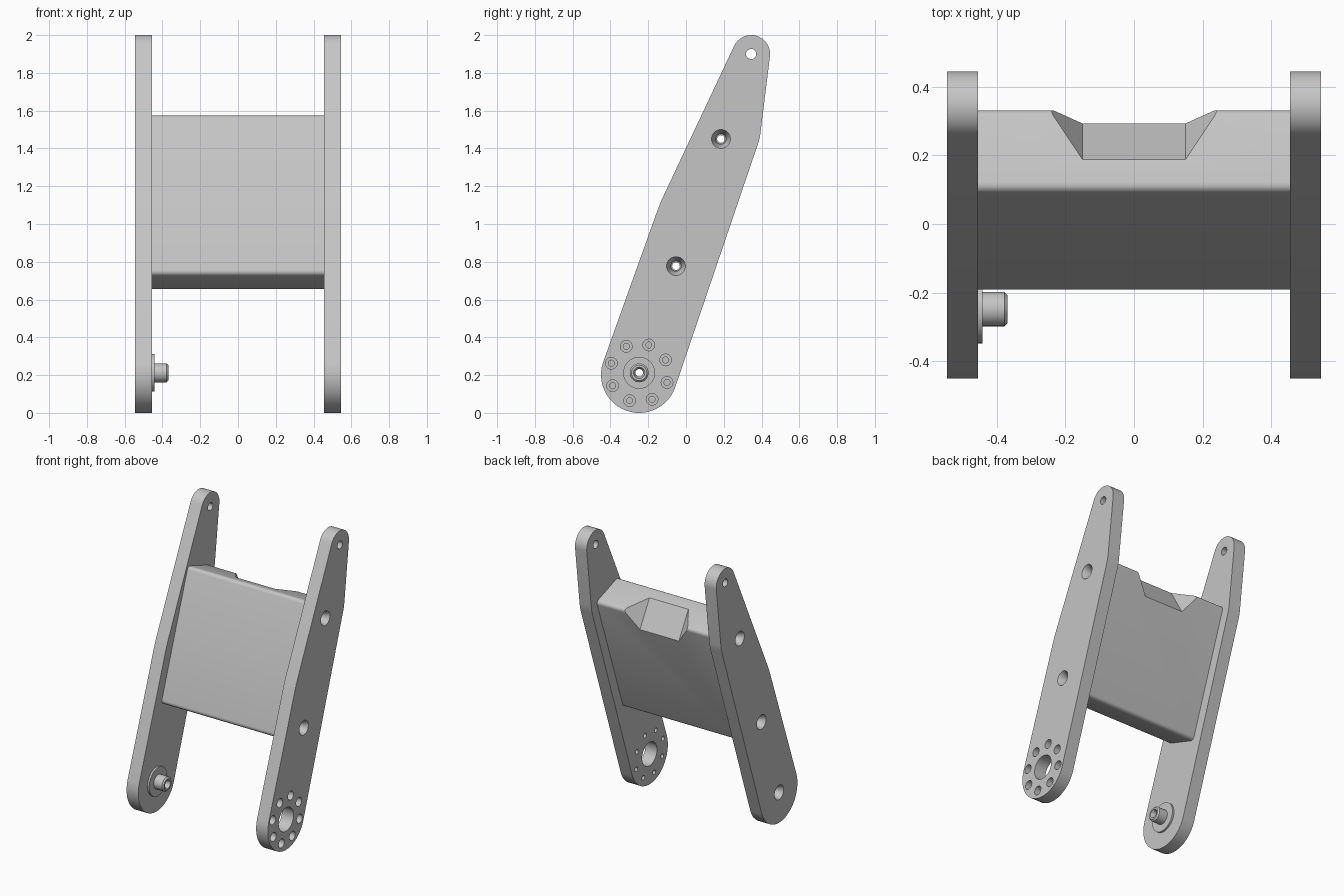
import bpy, bmesh
from math import sin, cos, radians, tau, asin
from mathutils import Vector, Matrix

cube = bpy.data.objects.get("Cube")
if cube:
    bpy.data.objects.remove(cube, do_unlink=True)

grey = bpy.data.materials.new("plain_grey")
grey.use_nodes = True
COLOUR = (0.56, 0.56, 0.56, 1)
grey.diffuse_color = COLOUR
grey.node_tree.nodes["Principled BSDF"].inputs["Base Color"].default_value = COLOUR

INNER, OUTER = 0.455, 0.545          # plate faces
TILT = asin(0.33)                    # lean of the arms
PIVOT = (-0.248, 0.212)              # lower axle (y, z)
TIP = (0.345, 1.9)                   # upper hole
BOLTS = [(0.185, 1.45), (-0.053, 0.777)]


def make(name, bm):
    bmesh.ops.recalc_face_normals(bm, faces=bm.faces)
    mesh = bpy.data.meshes.new(name)
    bm.to_mesh(mesh)
    bm.free()
    mesh.materials.append(grey)
    obj = bpy.data.objects.new(name, mesh)
    bpy.context.collection.objects.link(obj)
    return obj


def lathe(name, centre, profile, segs=32):
    """Solid turned about an x-parallel axis; profile is (x, radius) pairs."""
    bm = bmesh.new()
    rings = []
    for x, r in profile:
        rings.append([bm.verts.new((x, centre[0] + r * cos(tau * i / segs),
                                    centre[1] + r * sin(tau * i / segs))) for i in range(segs)])
    for a, b in zip(rings, rings[1:]):
        for i in range(segs):
            j = (i + 1) % segs
            bm.faces.new((a[i], a[j], b[j], b[i]))
    bm.faces.new(rings[0])
    bm.faces.new(rings[-1])
    return make(name, bm)


def apply_modifier(obj, mod):
    bpy.context.view_layer.objects.active = obj
    bpy.ops.object.modifier_apply(modifier=mod.name)


def cut(obj, cutter):
    cutter.hide_render = True
    mod = obj.modifiers.new("cut", 'BOOLEAN')
    mod.operation, mod.solver, mod.object = 'DIFFERENCE', 'EXACT', cutter
    apply_modifier(obj, mod)
    bpy.data.objects.remove(cutter, do_unlink=True)


def drill(obj, centre, radius):
    cut(obj, lathe("drill", centre, [(-1, radius), (1, radius)]))


def countersink(obj, centre, side):
    cut(obj, lathe("countersink", centre, [
        (side * (OUTER + 0.01), 0.05), (side * OUTER, 0.05), (side * (OUTER - 0.05), 0.027),
        (side * (INNER + 0.02), 0.027), (side * (INNER + 0.02), 0.02), (side * (INNER - 0.02), 0.02)]))


def finish(obj):
    bpy.ops.object.select_all(action='DESELECT')
    obj.select_set(True)
    bpy.context.view_layer.objects.active = obj
    bpy.ops.object.shade_smooth_by_angle(angle=radians(30))


def arc(centre, radius, start, end, steps):
    return [(centre[0] + radius * cos(radians(start + (end - start) * i / steps)),
             centre[1] + radius * sin(radians(start + (end - start) * i / steps)))
            for i in range(steps + 1)]


def arm(name, side):
    """Flat link with two rounded ends."""
    outline = arc((-0.248, 0.202), 0.202, 161, 341, 24)
    outline += [(0.383, 1.43), (0.39, 1.455), (0.394, 1.48)]
    outline += arc(TIP, 0.1, -7, 154, 18)
    outline += [(-0.128, 1.13), (-0.14, 1.1), (-0.15, 1.075)]
    bm = bmesh.new()
    face = bm.faces.new([bm.verts.new((side * INNER, y, z)) for y, z in outline])
    out = bmesh.ops.extrude_face_region(bm, geom=[face])["geom"]
    bmesh.ops.translate(bm, vec=(side * (OUTER - INNER), 0, 0),
                        verts=[v for v in out if isinstance(v, bmesh.types.BMVert)])
    obj = make(name, bm)
    drill(obj, TIP, 0.027)
    for bolt in BOLTS:
        countersink(obj, bolt, side)
    return obj


# Left arm: bearing hole and ring of counterbored screw holes
left_arm = arm("left_arm", 1)
drill(left_arm, PIVOT, 0.082)
for k in range(8):
    a = radians(26 + 45 * k)
    hole = (PIVOT[0] + 0.156 * cos(a), PIVOT[1] + 0.156 * sin(a))
    cut(left_arm, lathe("counterbore", hole, [
        (OUTER + 0.01, 0.031), (INNER + 0.04, 0.031), (INNER + 0.04, 0.016), (INNER - 0.01, 0.016)], 20))
finish(left_arm)

# Right arm: bolt hole behind the axle
right_arm = arm("right_arm", -1)
countersink(right_arm, PIVOT, -1)
finish(right_arm)

# Axle stub with flange on the inside of the right arm
axle = lathe("axle_stub", PIVOT, [(-INNER, 0.1), (-0.442, 0.1), (-0.442, 0.05),
                                  (-0.378, 0.05), (-0.369, 0.041)])
cut(axle, lathe("axle_bore", PIVOT, [(-0.5, 0.02), (-0.39, 0.02), (-0.369, 0.03), (-0.35, 0.03)]))
finish(axle)

# Tilted spacer block with rounded long edges
HALF_X, HALF_Y, HALF_Z = 0.454, 0.127, 0.449
bm = bmesh.new()
bmesh.ops.create_cube(bm, size=2, matrix=Matrix.Diagonal((HALF_X, HALF_Y, HALF_Z, 1)))
long_edges = [e for e in bm.edges if abs(e.verts[0].co.x - e.verts[1].co.x) > 0.1]
bmesh.ops.bevel(bm, geom=long_edges, offset=0.025, segments=5, profile=0.5, affect='EDGES')
block = make("spacer_block", bm)

# Sloped notch in the upper back edge
corner = Vector((0, HALF_Y, HALF_Z))
top, back = corner - Vector((0, 0.159, 0)), corner - Vector((0, 0, 0.137))
foot = (top + back) / 2
bm = bmesh.new()
for side in (-1, 1):
    for p, x in ((top, 0), (back, 0), (corner, 0.1)):
        q = foot + (p - foot) * 1.5
        bm.verts.new((side * (0.15 + x * 1.5), q.y, q.z))
bmesh.ops.convex_hull(bm, input=bm.verts)
cut(block, make("notch", bm))

place = Matrix.Translation((0, 0.07, 1.115)) @ Matrix.Rotation(-TILT, 4, 'X')
block.data.transform(place)
for bolt in BOLTS:
    drill(block, bolt, 0.02)
finish(block)
